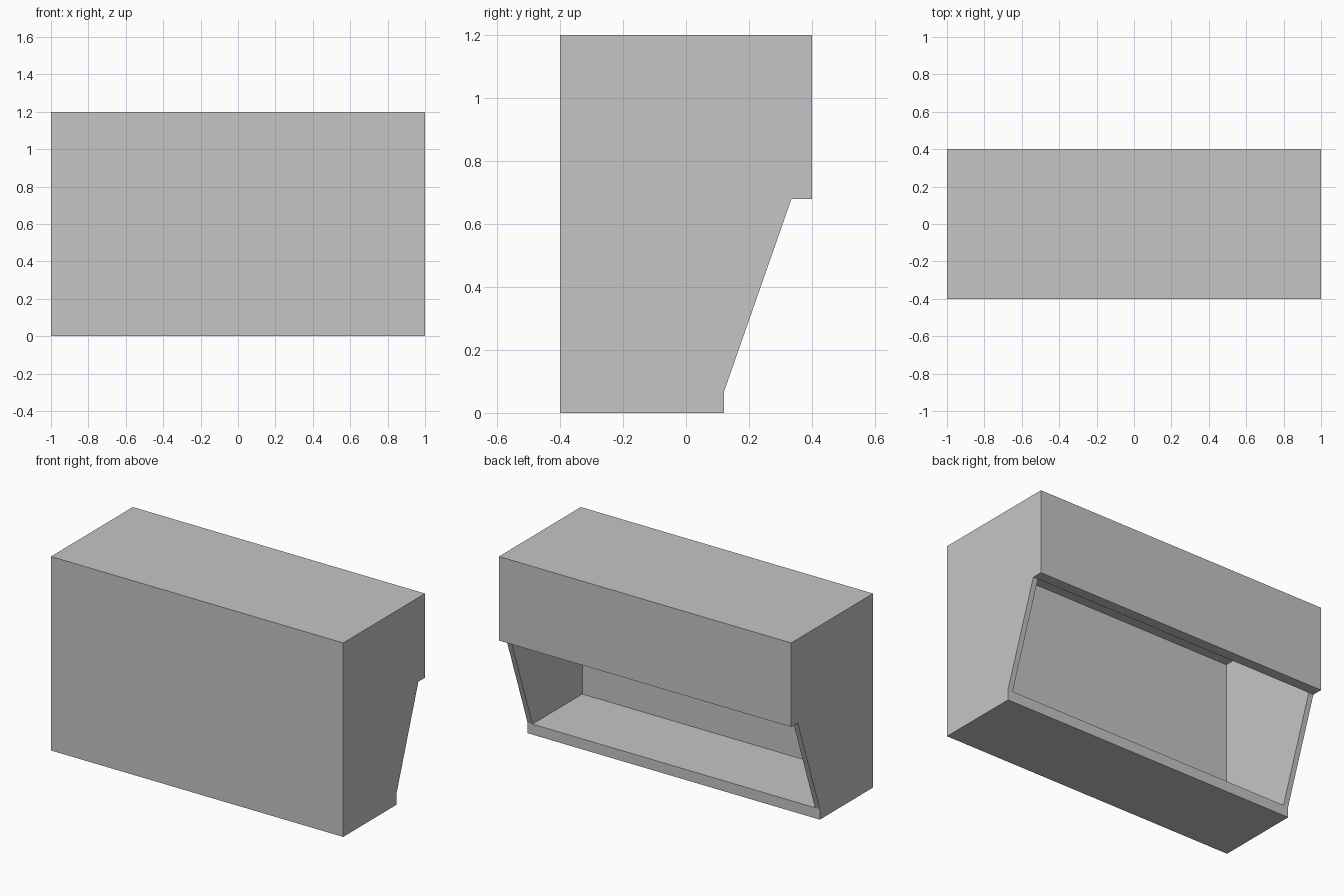
import bpy
import bmesh

cube = bpy.data.objects.get("Cube")
if cube:
    bpy.data.objects.remove(cube, do_unlink=True)

# Single grey finish
grey = bpy.data.materials.new("plain grey")
grey.use_nodes = True
colour = (0.56, 0.56, 0.56, 1)
grey.diffuse_color = colour
grey.node_tree.nodes["Principled BSDF"].inputs["Base Color"].default_value = colour

HALF, WALL, LIP = 1.0, 0.033, 0.065
LOW, HIGH = (0.12, LIP), (0.335, 0.68)  # ends of the sloping opening (y, z)

# Side profiles (y, z), both running from the low to the high end of the opening
outer = [LOW, (0.12, 0), (-0.4, 0), (-0.4, 1.2), (0.4, 1.2), (0.4, 0.68), HIGH]
inner = [LOW, (WALL - 0.4, LIP), (WALL - 0.4, 1.2 - WALL), (HIGH[0], 1.2 - WALL), HIGH]

bm = bmesh.new()


def rings(profile, half):
    """Profile vertices on the right and left sides, with the side faces."""
    sides = [[bm.verts.new((x, y, z)) for y, z in profile] for x in (-half, half)]
    for side in sides:
        bm.faces.new(side)
    return sides


out_r, out_l = rings(outer, HALF)
in_r, in_l = rings(inner, HALF - WALL)

# Outer skin; the strips beside the opening also take in the cavity corners
last = len(outer) - 2
for i in range(last + 1):
    loop = [out_r[i], out_r[i + 1]]
    if i == last:
        loop += [in_r[-1], in_l[-1]]
    loop += [out_l[i + 1], out_l[i]]
    if i == 0:
        loop += [in_l[0], in_r[0]]
    bm.faces.new(loop)

# Cavity: floor, front wall, ceiling and inside of the rear panel
for i in range(len(inner) - 1):
    bm.faces.new((in_r[i], in_r[i + 1], in_l[i + 1], in_l[i]))

# Sloping rims on the two side walls
for o, n in ((out_r, in_r), (out_l, in_l)):
    bm.faces.new((o[0], o[-1], n[-1], n[0]))

bmesh.ops.recalc_face_normals(bm, faces=bm.faces)
mesh = bpy.data.meshes.new("cabinet_shell")
bm.to_mesh(mesh)
bm.free()
mesh.materials.append(grey)
shell = bpy.data.objects.new("cabinet_shell", mesh)
bpy.context.collection.objects.link(shell)
